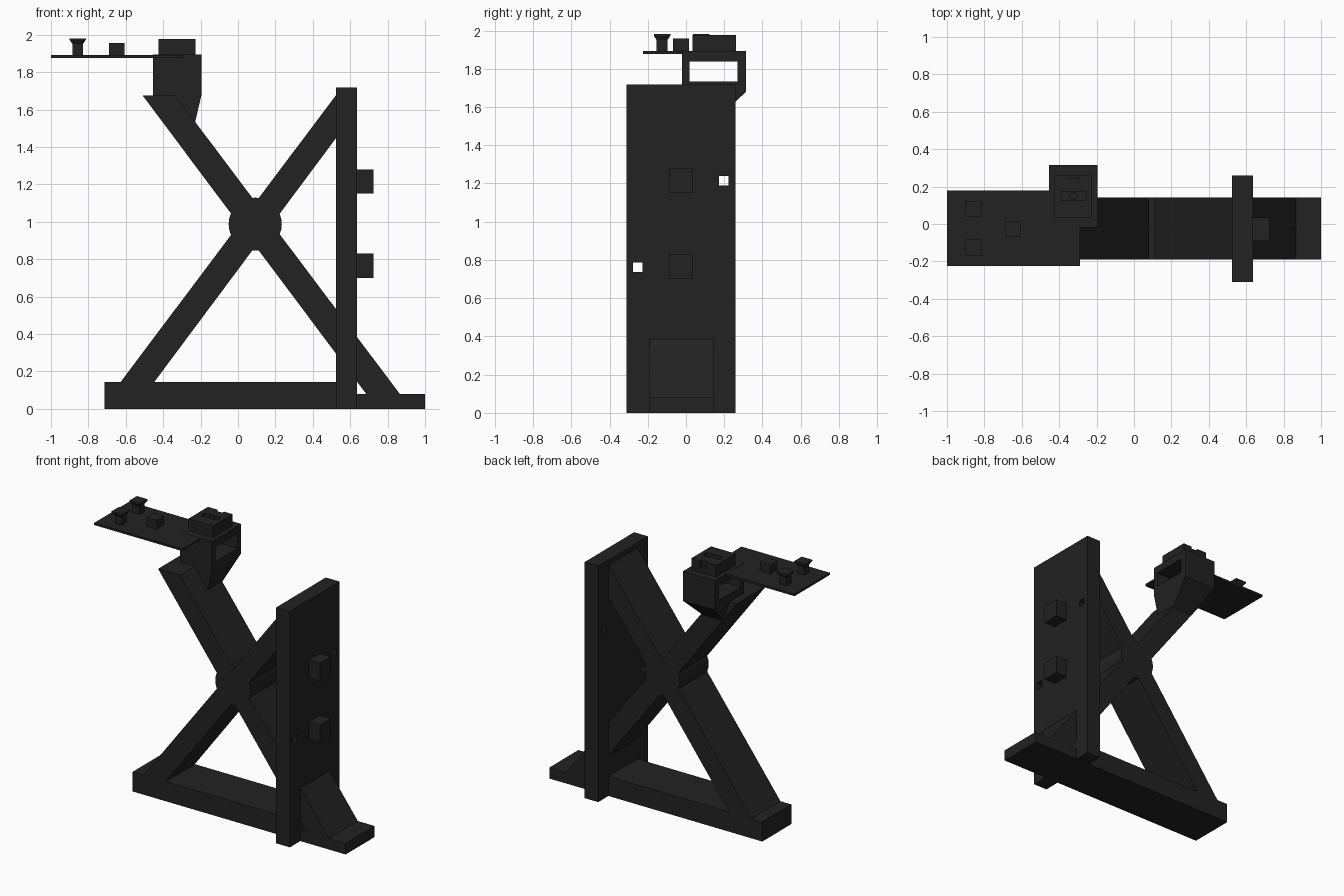
import bpy, bmesh, math

if "Cube" in bpy.data.objects:
    bpy.data.objects.remove(bpy.data.objects["Cube"])

black = bpy.data.materials.new("matte black")
black.diffuse_color = (0.016, 0.016, 0.016, 1)
black.use_nodes = True
black.node_tree.nodes["Principled BSDF"].inputs["Base Color"].default_value = black.diffuse_color


def finish(name, bm):
    bmesh.ops.recalc_face_normals(bm, faces=bm.faces)
    me = bpy.data.meshes.new(name)
    bm.to_mesh(me)
    bm.free()
    me.materials.append(black)
    ob = bpy.data.objects.new(name, me)
    bpy.context.collection.objects.link(ob)
    return ob


def loft(name, *rings):
    """Skin a stack of equal-length point rings and cap both ends."""
    bm = bmesh.new()
    vs = [[bm.verts.new(p) for p in r] for r in rings]
    n = len(vs[0])
    for a, b in zip(vs, vs[1:]):
        for i in range(n):
            j = (i + 1) % n
            bm.faces.new((a[i], a[j], b[j], b[i]))
    bm.faces.new(vs[0])
    bm.faces.new(vs[-1])
    return finish(name, bm)


def rect(x0, x1, y0, y1, z):
    return [(x0, y0, z), (x1, y0, z), (x1, y1, z), (x0, y1, z)]


def box(name, x0, x1, y0, y1, z0, z1):
    return loft(name, rect(x0, x1, y0, y1, z0), rect(x0, x1, y0, y1, z1))


def slab(name, pts, y0=-0.19, y1=0.143):
    """Extrude an x-z profile along y."""
    return loft(name, [(x, y0, z) for x, z in pts], [(x, y1, z) for x, z in pts])


def cut(target, cutters):
    for c in cutters:
        c.hide_render = True
        c.hide_set(True)
        m = target.modifiers.new("cut", 'BOOLEAN')
        m.operation = 'DIFFERENCE'
        m.solver = 'EXACT'
        m.object = c


# Base beam and lower foot
box("base_beam", -0.715, 0.53, -0.19, 0.143, 0, 0.143)
box("foot", 0.63, 1.0, -0.19, 0.143, 0, 0.08)

# Crossed braces with a round hub
slab("rising_brace", [(-0.66, 0.10), (-0.48, 0.10), (0.53, 1.455), (0.53, 1.685)])
slab("falling_brace", [(-0.51, 1.675), (-0.335, 1.675), (0.895, 0.04), (0.715, 0.04)])
hub = slab("hub", [(0.092 + 0.142 * math.cos(math.tau * i / 32),
                    0.987 + 0.142 * math.sin(math.tau * i / 32)) for i in range(32)],
           -0.1895, 0.1425)
for p in hub.data.polygons:
    p.use_smooth = len(p.vertices) == 4

# Upright panel with two square through-holes
panel = box("upright_panel", 0.525, 0.635, -0.31, 0.26, 0, 1.717)
cut(panel, [box("panel_hole_cutter", 0.4, 0.8, y - 0.025, y + 0.025, z - 0.025, z + 0.025)
            for y, z in ((0.198, 1.215), (-0.253, 0.762))])

# Pegs on the outer face of the panel
for z in (0.70, 1.15):
    box("panel_peg", 0.63, 0.725, -0.09, 0.035, z, z + 0.13)

# Hollow bracket tapering onto the top of the falling brace
bracket = loft("bracket",
               rect(-0.39, -0.232, -0.02, 0.14, 1.52),
               rect(-0.455, -0.195, -0.02, 0.315, 1.68),
               rect(-0.455, -0.195, -0.02, 0.315, 1.893))
cut(bracket, [box("bracket_window_cutter", -0.6, 0, 0.018, 0.27, 1.733, 1.838)])

# Thin tray
box("tray", -1.0, -0.29, -0.225, 0.18, 1.876, 1.892)

# Flared posts and a plain post on the tray
for y in (0.08, -0.125):
    loft("flared_post", *[rect(-0.857 - w, -0.857 + w, y - w, y + w, z)
                          for w, z in ((0.028, 1.89), (0.028, 1.95),
                                       (0.043, 1.972), (0.043, 1.981))])
box("plain_post", -0.69, -0.606, -0.067, 0.015, 1.89, 1.957)

# Block with a slot and a rear notch, and a pin in the slot
block = box("top_block", -0.425, -0.226, 0.035, 0.262, 1.89, 1.976)
cut(block, [box("slot_cutter", -0.387, -0.257, 0.125, 0.175, 1.93, 2.1),
            box("notch_cutter", -0.35, -0.295, 0.242, 0.3, 1.93, 2.1)])
ring = [(-0.323 + 0.022 * math.cos(math.tau * i / 12),
         0.15 + 0.022 * math.sin(math.tau * i / 12)) for i in range(12)]
loft("slot_pin", [(x, y, 1.925) for x, y in ring], [(x, y, 1.965) for x, y in ring])
